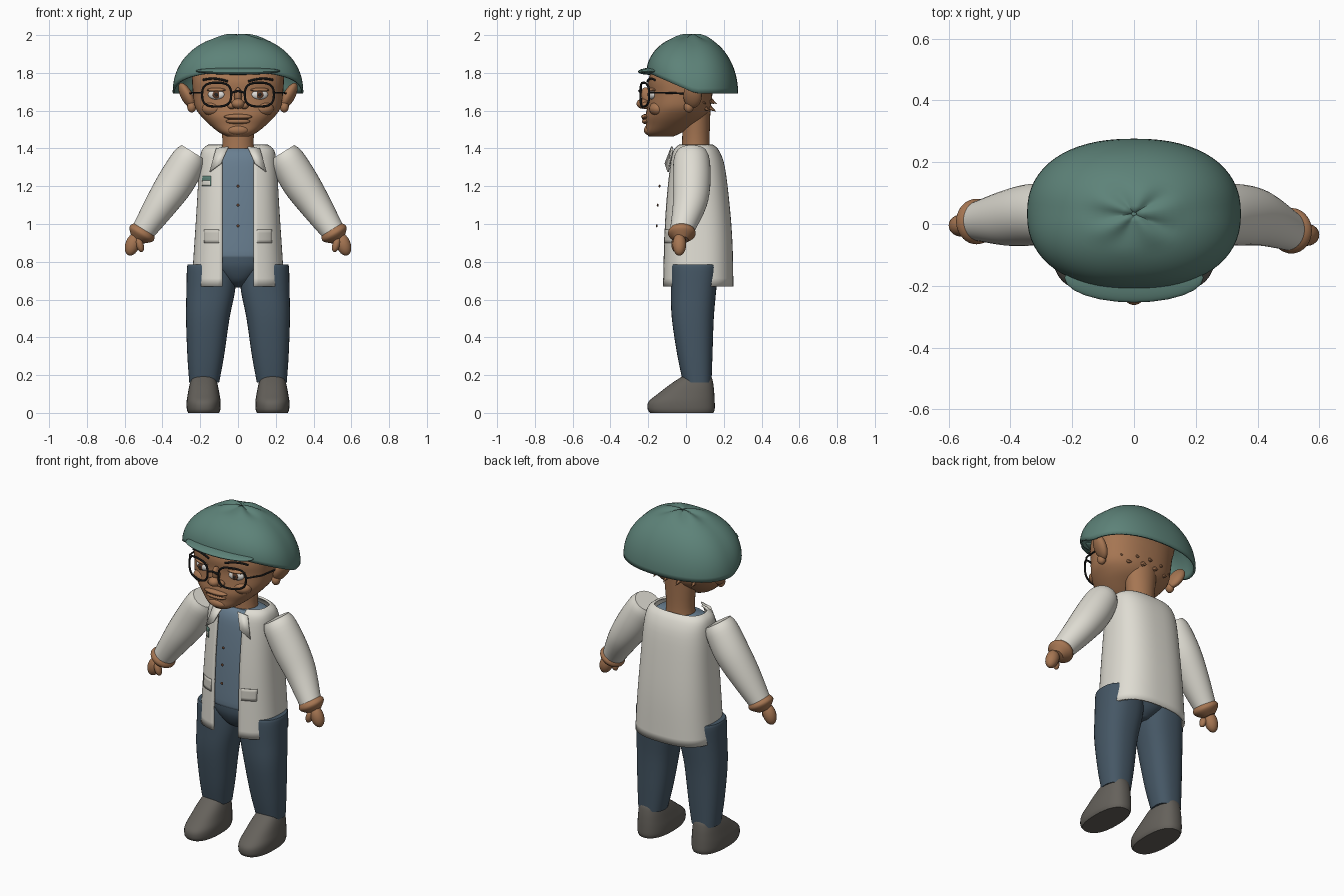
import bpy, bmesh, math
from mathutils import Vector

cube = bpy.data.objects.get("Cube")
if cube:
    bpy.data.objects.remove(cube, do_unlink=True)


def material(name, *rgb):
    m = bpy.data.materials.new(name)
    m.use_nodes = True
    m.diffuse_color = (*rgb, 1)
    bsdf = next(n for n in m.node_tree.nodes if n.type == 'BSDF_PRINCIPLED')
    bsdf.inputs["Base Color"].default_value = (*rgb, 1)
    return m


TEAL = material("hat_teal", .11, .225, .19)
WHITE = material("jacket_cream", .74, .72, .65)
GREY = material("pocket_grey", .6, .58, .52)
SHIRT = material("shirt_blue", .14, .21, .28)
JEANS = material("trouser_navy", .06, .095, .13)
SKIN = material("skin_brown", .38, .18, .085)
SHOE = material("shoe_grey", .13, .12, .105)
DARK = material("frame_black", .02, .02, .02)
EYE = material("eye_white", .75, .73, .7)
BROWN = material("deep_brown", .12, .05, .025)
made = []


def finish(ob, name, mat):
    ob.name = name
    ob.data.materials.clear()
    ob.data.materials.append(mat)
    made.append(ob)
    return ob


def skin_rows(name, mat, rows, loop=True, caps=True):
    """Bridge rows of points into one surface."""
    bm = bmesh.new()
    vs = [[bm.verts.new(p) for p in r] for r in rows]
    n = len(rows[0])
    for a, b in zip(vs, vs[1:]):
        for i in range(n if loop else n - 1):
            j = (i + 1) % n
            bm.faces.new((a[i], a[j], b[j], b[i]))
    if caps:
        bm.faces.new(vs[0])
        bm.faces.new(vs[-1])
    bmesh.ops.recalc_face_normals(bm, faces=bm.faces)
    me = bpy.data.meshes.new(name)
    bm.to_mesh(me)
    bm.free()
    ob = bpy.data.objects.new(name, me)
    bpy.context.collection.objects.link(ob)
    return finish(ob, name, mat)


def smooth(rings, k=4):
    """Catmull-Rom resampling of ring parameters."""
    out = []
    for i in range(len(rings) - 1):
        quad = (rings[max(i - 1, 0)], rings[i], rings[i + 1], rings[min(i + 2, len(rings) - 1)])
        for s in range(k):
            t = s / k
            out.append([b + .5 * t * (c - a + t * (2*a - 5*b + 4*c - d + t * (3*(b - c) + d - a)))
                        for a, b, c, d in zip(*quad)])
    return out + [list(rings[-1])]


def power(v, p):
    return math.copysign(abs(v) ** (2 / p), v)


def loft(name, mat, rings, p=2.0, n=36, axis=None, gap=0):
    """Rings are (x, y, z, half width, half depth); a gap leaves the front open."""
    U = Vector((1, 0, 0)) if axis is None else Vector((0, 1, 0)).cross(axis).normalized()
    rows = []
    for x, y, z, rx, ry in smooth(rings):
        a0 = math.asin((gap / rx) ** (p / 2)) if gap else 0
        steps = n + 1 if gap else n
        angles = [a0 + (2 * math.pi - 2 * a0) * i / n for i in range(steps)]
        rows.append([Vector((x, y, z)) + U * rx * power(math.sin(a), p)
                     - Vector((0, ry * power(math.cos(a), p), 0)) for a in angles])
    return skin_rows(name, mat, rows, not gap, not gap)


def stack(cx, rows):
    """Upright rings from (z, half width, front, back)."""
    return [(cx, (f + b) / 2, z, w, (b - f) / 2) for z, w, f, b in rows]


def ball(name, mat, loc, size, rot=(0, 0, 0)):
    bpy.ops.mesh.primitive_uv_sphere_add(segments=24, ring_count=14, location=loc, rotation=rot)
    ob = bpy.context.object
    ob.scale = size
    return finish(ob, name, mat)


def wire(name, mat, pts, r, cyclic=False):
    cu = bpy.data.curves.new(name, 'CURVE')
    cu.dimensions = '3D'
    cu.bevel_depth, cu.bevel_resolution, cu.use_fill_caps = r, 2, True
    sp = cu.splines.new('POLY')
    sp.points.add(len(pts) - 1)
    for q, p in zip(sp.points, pts):
        q.co = (*p, 1)
    sp.use_cyclic_u = cyclic
    tmp = bpy.data.objects.new(name, cu)
    bpy.context.collection.objects.link(tmp)
    me = bpy.data.meshes.new_from_object(tmp.evaluated_get(bpy.context.evaluated_depsgraph_get()))
    bpy.data.objects.remove(tmp, do_unlink=True)
    ob = bpy.data.objects.new(name, me)
    bpy.context.collection.objects.link(ob)
    return finish(ob, name, mat)


def thicken(ob, t):
    mod = ob.modifiers.new("thickness", 'SOLIDIFY')
    mod.thickness, mod.offset = t, 0


# Open jacket over a shirt and hips
COAT = [(.67, .24, -.12, .245), (.9, .225, -.115, .24), (1.1, .212, -.105, .225),
        (1.3, .2, -.085, .2), (1.385, .187, -.068, .17), (1.415, .155, -.04, .14)]
thicken(loft("jacket", WHITE, stack(0, COAT), 2.6, 60, gap=.083), .012)
loft("shirt", SHIRT, stack(0, [(.82, .2, -.098, .22), (.86, .21, -.103, .222), (1.1, .195, -.092, .205),
                               (1.3, .183, -.07, .18), (1.37, .165, -.05, .15), (1.4, .135, -.025, .12)]), 2.6)
loft("hips", JEANS, stack(0, [(.665, .03, 0, .1), (.7, .08, -.055, .15), (.77, .17, -.09, .19),
                              (.83, .19, -.094, .2)]), 2.3)
for z, y in ((1.2, -.14), (1.1, -.15), (.99, -.155)):
    ball("shirt_button", BROWN, (0, y, z), (.008, .005, .008))


def coat_front(x, z):
    for (z0, *a), (z1, *b) in zip(COAT, COAT[1:]):
        if z <= z1:
            w, f, k = [u + (v - u) * (z - z0) / (z1 - z0) for u, v in zip(a, b)]
            return (f + k) / 2 - (k - f) / 2 * (1 - min(abs(x) / w, 1) ** 2.6) ** (1 / 2.6)


def patch(name, mat, x0, x1, z0, z1, lift):
    rows = []
    for j in range(5):
        z = z0 + (z1 - z0) * j / 4
        xs = [x0 + (x1 - x0) * i / 8 for i in range(9)]
        rows.append([(x, coat_front(x, z) - lift, z) for x in xs])
    thicken(skin_rows(name, mat, rows, False, False), .003)


patch("chest_pocket_trim", TEAL, -.195, -.143, 1.2, 1.255, .01)
patch("chest_pocket", WHITE, -.19, -.148, 1.205, 1.23, .013)
for s in (1, -1):
    patch("side_pocket", GREY, s * .1, s * .18, .9, .97, .009)
    collar = [(.05, -.075, 1.41), (.115, -.07, 1.4), (.15, -.095, 1.275), (.09, -.11, 1.32)]
    pts = [Vector((s * x, y, z)) for x, y, z in collar]
    thicken(skin_rows("collar_flap", WHITE, [pts[:2], [pts[3], pts[2]]], False, False), .008)

# Arms, hands, legs and shoes
for s in (1, -1):
    down = Vector((s * .53, 0, -.85))
    turn = .0 if s > 0 else .03
    loft("sleeve", WHITE, [(s * x, y, z, a, b) for x, y, z, a, b in (
        (.237, .03, 1.38, .072, .08), (.262, .03, 1.335, .092, .096), (.33, .03, 1.22, .098, .1),
        (.41, .02, 1.1, .085, .09), (.5, turn - .02, .965, .063, .065))], axis=down)
    loft("cuff", SKIN, [(s * x, turn - .022, z, r, r) for x, z, r in (
        (.492, .977, .055), (.503, .96, .071), (.516, .942, .07), (.535, .915, .035))], axis=down)
    ball("hand", SKIN, (s * .558, turn - .035, .892), (.038, .036, .062), (0, s * -.35, 0))
    ball("thumb", SKIN, (s * .52, turn - .055, .89), (.02, .022, .04), (0, s * .3, 0))

    loft("trouser_leg", JEANS, [r for cx, row in (
        (.179, (.16, .079, -.015, .135)), (.171, (.3, .097, -.045, .14)), (.16, (.5, .115, -.075, .147)),
        (.144, (.65, .129, -.08, .16)), (.14, (.77, .13, -.08, .17)), (.14, (.785, .122, -.07, .16)))
        for r in stack(s * cx, [row])], 2.4)
    loft("shoe", SHOE, stack(s * .182, [
        (0, .082, -.19, .145), (.02, .089, -.203, .152), (.06, .09, -.198, .152), (.1, .084, -.15, .15),
        (.15, .074, -.085, .145), (.19, .06, -.025, .135), (.207, .035, .005, .11)]), 2.4)

# Neck and head
loft("neck", SKIN, stack(0, [(1.36, .09, -.025, .13), (1.45, .083, -.02, .125), (1.62, .1, -.02, .13)]))
loft("head", SKIN, stack(0, [
    (1.462, .055, -.195, -.07), (1.485, .1, -.212, -.02), (1.525, .15, -.212, .04), (1.57, .195, -.215, .1),
    (1.62, .228, -.205, .13), (1.69, .238, -.197, .14), (1.76, .243, -.2, .15), (1.83, .24, -.17, .17),
    (1.9, .18, -.1, .14), (1.94, .08, -.03, .08)]), 2.3, 48)
ball("nose_bridge", SKIN, (0, -.205, 1.675), (.02, .03, .05), (.3, 0, 0))
ball("nose_tip", SKIN, (0, -.228, 1.637), (.034, .034, .027))
ball("upper_lip", SKIN, (0, -.213, 1.568), (.075, .024, .014))
ball("lower_lip", SKIN, (0, -.21, 1.543), (.065, .024, .014))
ball("mouth_line", BROWN, (0, -.225, 1.556), (.06, .008, .003))
ball("chin", SKIN, (0, -.198, 1.497), (.055, .025, .026))
for s in (1, -1):
    ball("nostril", SKIN, (s * .033, -.213, 1.627), (.023, .024, .019))
    ball("ear", SKIN, (s * .272, .035, 1.68), (.03, .05, .074), (-.2, s * .45, s * -.3))
    ball("ear_lobe", SKIN, (s * .245, .015, 1.62), (.024, .026, .03))
    ball("cheek", SKIN, (s * .13, -.145, 1.61), (.06, .05, .04))
    ball("eyeball", EYE, (s * .115, -.18, 1.685), (.045, .018, .026), (0, 0, s * .25))
    ball("iris", BROWN, (s * .115, -.195, 1.685), (.02, .007, .021))
    ball("pupil", DARK, (s * .115, -.2, 1.685), (.009, .004, .01))
    ball("upper_eyelid", SKIN, (s * .115, -.178, 1.71), (.052, .022, .011), (0, 0, s * .25))
    brow = [.055 + .13 * i / 8 for i in range(9)]
    wire("eyebrow", DARK, [(s * x, -.207 + 1.2 * x * x, 1.755 + .015 * math.sin((x - .055) * 20))
                           for x in brow], .006)
    # Spectacle rim and temple
    rim = []
    for i in range(32):
        a = math.tau * i / 32
        x = .113 + .077 * power(math.cos(a), 2.8)
        rim.append((s * x, -.242 + 1.3 * x * x, 1.685 + .063 * power(math.sin(a), 2.8)))
    wire("spectacle_rim", DARK, rim, .006, True)
    wire("spectacle_temple", DARK, [(s * .19, -.195, 1.695), (s * .24, -.12, 1.695), (s * .257, .02, 1.69)], .005)
wire("spectacle_bridge", DARK, [(-.036, -.24, 1.695), (0, -.247, 1.705), (.036, -.24, 1.695)], .006)

# Ragged hair at the nape
for i in range(9):
    x = (i - 4) * .042
    bpy.ops.mesh.primitive_cone_add(vertices=6, radius1=.028, radius2=0, depth=.08,
                                    location=(x, .13 - x * x * 2, 1.655 - .04 * (i % 2)),
                                    rotation=(-2.1, 0, 0))
    finish(bpy.context.object, "hair_tuft", SKIN)

# Cap dome, raised above the brow and gathered at the crown
rows = []
for j in range(19):
    t = j / 18 * math.pi / 2 * .985
    r, h = math.cos(t), math.sin(t)
    row = []
    for i in range(64):
        a = math.tau * i / 64
        ux, uy = power(math.cos(a), 2.3), power(math.sin(a), 2.3)
        rise = min(max((.05 - (.035 + .235 * uy)) / .24, 0), 1)
        base = 1.692 + .108 * rise
        fold = .007 * math.sin(5 * a + 1) * math.sin(math.pi * min(r / .5, 1))
        row.append((.34 * r * ux, .033 + .237 * r * uy, base + (1.998 - base) * h + fold * h))
    rows.append(row)
cap = skin_rows("cap_dome", TEAL, rows, True, False)
thicken(cap, .012)
ball("cap_crown_button", TEAL, (0, .033, 1.992), (.02, .02, .008))
ball("cap_brim", TEAL, (0, -.174, 1.81), (.225, .08, .02), (.05, 0, 0))
ball("cap_crease", TEAL, (.075, -.163, 1.882), (.04, .012, .005), (0, .12, .1))

# Smooth shading with sharp edges kept
bpy.ops.object.select_all(action='DESELECT')
for ob in made:
    ob.select_set(True)
bpy.context.view_layer.objects.active = made[0]
bpy.ops.object.shade_smooth_by_angle(angle=math.radians(40))
